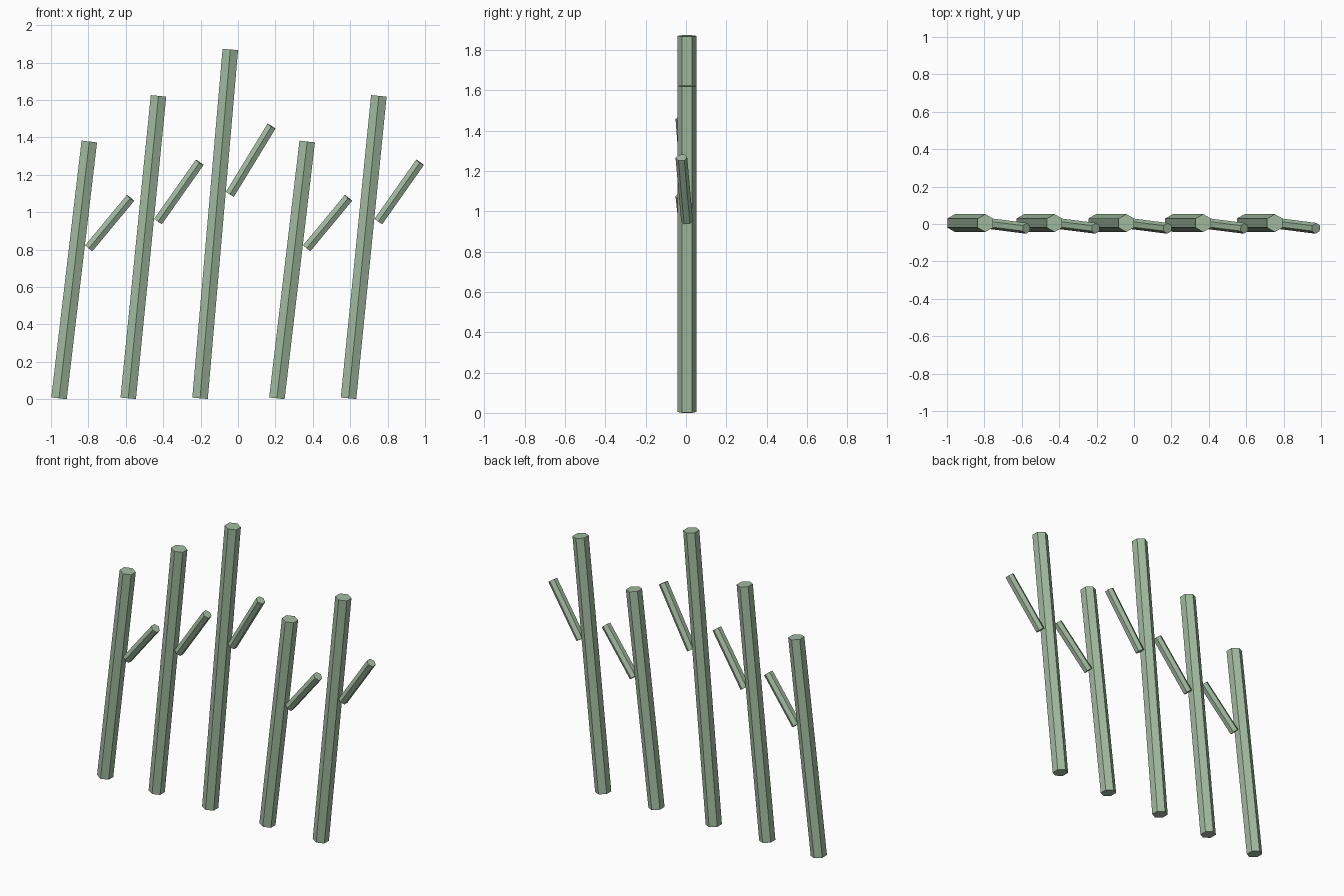
import bpy
from mathutils import Vector, Matrix

if "Cube" in bpy.data.objects:
    bpy.data.objects.remove(bpy.data.objects["Cube"])

green = bpy.data.materials.new("stem_green")
green.diffuse_color = (0.36, 0.50, 0.35, 1)
green.use_nodes = True
green.node_tree.nodes["Principled BSDF"].inputs["Base Color"].default_value = green.diffuse_color


def hex_rod(name, start, end, radius):
    """Six-sided rod between two points, one corner facing the front."""
    start, end = Vector(start), Vector(end)
    z = (end - start).normalized()
    x = Vector((0, 1, 0)).cross(z).normalized()
    y = z.cross(x)
    bpy.ops.mesh.primitive_cylinder_add(vertices=6, radius=radius, depth=(end - start).length)
    rod = bpy.context.object
    rod.name = name
    rod.data.materials.append(green)
    rod.matrix_world = Matrix.Translation((start + end) / 2) @ Matrix((x, y, z)).transposed().to_4x4()


# Leaning stalks, each with one side branch: base x, top height
STALKS = [(-0.957, 1.378), (-0.587, 1.622), (-0.203, 1.870), (0.208, 1.378), (0.591, 1.622)]
BASE_Z = 0.005
Y = 0.005

for i, (bx, top) in enumerate(STALKS, 1):
    h = top - BASE_Z
    hex_rod(f"stalk_{i}", (bx, Y, BASE_Z), (bx + 0.162, Y, top), 0.048)
    hex_rod(f"branch_{i}", (bx + 0.160, Y, BASE_Z + 0.585 * h),
            (bx + 0.382, Y - 0.028, BASE_Z + 0.78 * h), 0.029)
